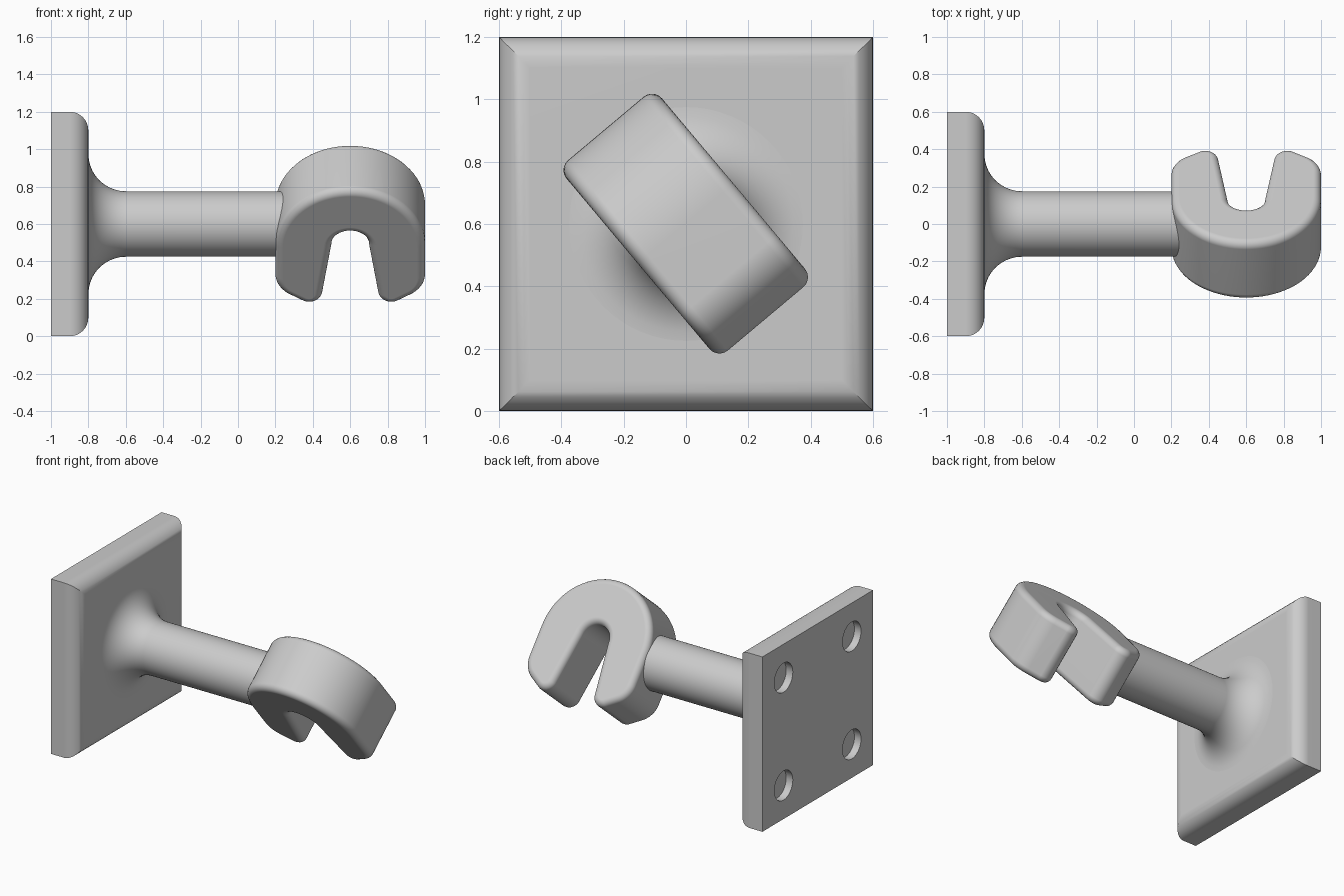
import bpy, bmesh, math
from mathutils import Matrix, Vector

if "Cube" in bpy.data.objects:
    bpy.data.objects.remove(bpy.data.objects["Cube"])

grey = bpy.data.materials.new("plain grey")
grey.diffuse_color = (0.6, 0.6, 0.6, 1)
grey.use_nodes = True
grey.node_tree.nodes["Principled BSDF"].inputs["Base Color"].default_value = grey.diffuse_color


def make(name, bm):
    bmesh.ops.recalc_face_normals(bm, faces=bm.faces)
    mesh = bpy.data.meshes.new(name)
    bm.to_mesh(mesh)
    bm.free()
    mesh.materials.append(grey)
    ob = bpy.data.objects.new(name, mesh)
    bpy.context.collection.objects.link(ob)
    return ob


def smooth(ob):
    bpy.ops.object.select_all(action='DESELECT')
    ob.select_set(True)
    bpy.context.view_layer.objects.active = ob
    bpy.ops.object.shade_smooth_by_angle(angle=math.radians(35))
    mod = ob.modifiers.new("even shading", 'WEIGHTED_NORMAL')
    mod.keep_sharp = True


def arc(r, a0, a1, n):
    return [Vector((r * math.cos(a), r * math.sin(a)))
            for a in (math.radians(a0 + (a1 - a0) * i / n) for i in range(n + 1))]


def fillet(a, corner, b, r, n):
    """Round a corner between the directions to a and b."""
    a, c, b = Vector(a), Vector(corner), Vector(b)
    d1, d2 = (a - c).normalized(), (b - c).normalized()
    half = math.acos(d1.dot(d2)) / 2
    p, q = c + d1 * r / math.tan(half), c + d2 * r / math.tan(half)
    mid = c + (d1 + d2).normalized() * r / math.sin(half)
    return [mid + (p - mid).lerp(q - mid, i / n).normalized() * r for i in range(n + 1)]


# Wall plate with rounded front edges
bm = bmesh.new()
bmesh.ops.create_cube(bm, size=1, matrix=Matrix.Translation((-0.9, 0, 0.6))
                      @ Matrix.Diagonal((0.2, 1.2, 1.2, 1)))
front = [e for e in bm.edges if all(v.co.x > -0.85 for v in e.verts)]
bmesh.ops.bevel(bm, geom=front, offset=0.1, offset_type='OFFSET', segments=8,
                profile=0.5, affect='EDGES')
plate = make("wall_plate", bm)

# Four blind screw holes in the back of the plate
bm = bmesh.new()
for y in (-0.37, 0.37):
    for z in (0.23, 0.97):
        bmesh.ops.create_cone(bm, cap_ends=True, segments=32, radius1=0.1, radius2=0.1,
                              depth=0.1, matrix=Matrix.Translation((-1, y, z))
                              @ Matrix.Rotation(math.pi / 2, 4, 'Y'))
cutter = make("screw_hole_cutter", bm)
cutter.hide_render = True
cut = plate.modifiers.new("holes", 'BOOLEAN')
cut.object = cutter
cut.solver = 'EXACT'
bpy.context.view_layer.objects.active = plate
bpy.ops.object.modifier_apply(modifier=cut.name)
bpy.data.objects.remove(cutter)
smooth(plate)

# Round arm with a flared foot, turned about the x axis
profile = [Vector((-0.6, 0.375)) + p for p in arc(0.2, 180, 270, 10)] + [Vector((0.3, 0.175))]
bm = bmesh.new()
rings = []
for x, r in profile:
    rings.append([bm.verts.new((x, r * math.cos(t), 0.6 + r * math.sin(t)))
                  for t in (2 * math.pi * k / 64 for k in range(64))])
for lo, hi in zip(rings, rings[1:]):
    for k in range(64):
        bm.faces.new((lo[k], lo[k - 1], hi[k - 1], hi[k]))
smooth(make("arm", bm))

# Open hook: half outline mirrored, extruded and rounded on its rims
outer, tip = (0.4, 0.298), (0.165, 0.443)
half = arc(0.4, -90, 0, 20)
half += fillet((0.4, 0), outer, tip, 0.15, 8)
half += fillet(outer, tip, (0.1, 0), 0.07, 10)
half += arc(0.1, 0, -90, 12)
outline = half + [Vector((-p.x, p.y)) for p in reversed(half[1:-1])]
bm = bmesh.new()
base = bm.faces.new([bm.verts.new((p.x, p.y, -0.2)) for p in outline])
ext = bmesh.ops.extrude_face_region(bm, geom=[base])
bmesh.ops.translate(bm, vec=(0, 0, 0.4),
                    verts=[g for g in ext["geom"] if isinstance(g, bmesh.types.BMVert)])
if not base.is_valid or len([f for f in bm.faces if len(f.verts) > 4]) < 2:
    bm.faces.new([v for v in bm.verts if v.co.z < 0])
rims = [e for e in bm.edges if abs(e.verts[0].co.z - e.verts[1].co.z) < 0.01]
bmesh.ops.bevel(bm, geom=rims, offset=0.042, offset_type='OFFSET', segments=5,
                profile=0.5, affect='EDGES', clamp_overlap=False)
bm.transform(Matrix.Translation((0.6, 0, 0.6)) @ Matrix.Rotation(math.radians(-50), 4, 'X'))
smooth(make("hook", bm))
